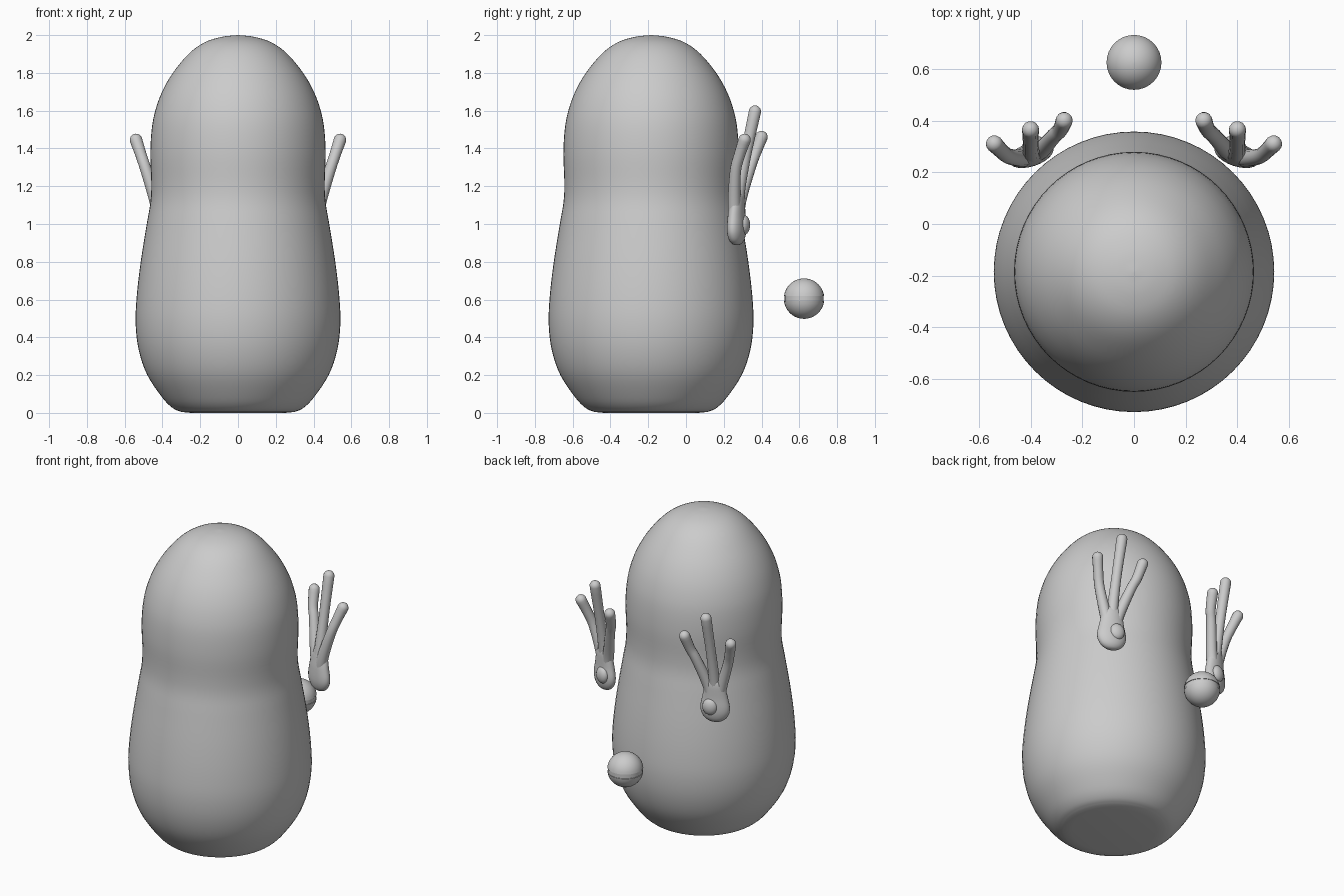
import bpy, bmesh, math
from mathutils import Vector, Matrix

if "Cube" in bpy.data.objects:
    bpy.data.objects.remove(bpy.data.objects["Cube"])

grey = bpy.data.materials.new("plain grey")
grey.diffuse_color = (0.6, 0.6, 0.6, 1)
grey.use_nodes = True
grey.node_tree.nodes["Principled BSDF"].inputs["Base Color"].default_value = grey.diffuse_color


def finish(name, bm, angle=40):
    bmesh.ops.recalc_face_normals(bm, faces=bm.faces[:])
    mesh = bpy.data.meshes.new(name)
    bm.to_mesh(mesh)
    bm.free()
    mesh.materials.append(grey)
    mesh.shade_smooth()
    mesh.set_sharp_from_angle(angle=math.radians(angle))
    ob = bpy.data.objects.new(name, mesh)
    bpy.context.collection.objects.link(ob)
    return ob


def spline(pts, steps):
    """Catmull-Rom curve through points of any dimension."""
    pts = [Vector(p) for p in pts]
    pts = [pts[0] * 2 - pts[1]] + pts + [pts[-1] * 2 - pts[-2]]
    out = []
    for a, b, c, d in zip(pts, pts[1:], pts[2:], pts[3:]):
        for i in range(steps):
            t = i / steps
            out.append(0.5 * (2 * b + (c - a) * t + (2 * a - 5 * b + 4 * c - d) * t * t
                              + (3 * b - a - 3 * c + d) * t ** 3))
    return out + [pts[-2]]


def loft(bm, rings):
    """Skin a list of equal rings of points and close both ends."""
    rows = [[bm.verts.new(p) for p in ring] for ring in rings]
    n = len(rows[0])
    for a, b in zip(rows, rows[1:]):
        for i in range(n):
            j = (i + 1) % n
            bm.faces.new((a[i], a[j], b[j], b[i]))
    bm.faces.new(rows[0])
    bm.faces.new(rows[-1])


def oval(centre, u, v, n):
    return [centre + u * math.cos(math.tau * i / n) + v * math.sin(math.tau * i / n)
            for i in range(n)]


def lathe(name, profile, x, y, segs):
    bm = bmesh.new()
    loft(bm, [oval(Vector((x, y, z)), Vector((r, 0, 0)), Vector((0, r, 0)), segs)
              for r, z in profile])
    return finish(name, bm)


def tube(bm, path, n=14):
    """Round tube along x y z radius points, with a domed tip."""
    pts = spline(path, 5)
    pos, rad = [p.xyz for p in pts], [p.w for p in pts]
    end = (pos[-1] - pos[-2]).normalized()
    tip, r = pos[-1], rad[-1]
    for k in range(1, 6):
        a = math.radians(17 * k)
        pos.append(tip + end * r * math.sin(a))
        rad.append(r * math.cos(a))
    rings = []
    for i, p in enumerate(pos):
        d = (pos[min(i + 1, len(pos) - 1)] - pos[max(i - 1, 0)]).normalized()
        u = Vector((0, 1, 0)).cross(d).normalized()
        rings.append(oval(p, u * rad[i], d.cross(u) * rad[i], n))
    loft(bm, rings)


# Body: soft turned shape with a flat base and a slight neck
outline = [(0.30, 0.005), (0.345, 0.025), (0.40, 0.08), (0.48, 0.2), (0.525, 0.33),
           (0.542, 0.47), (0.536, 0.62), (0.515, 0.8), (0.483, 1.0), (0.463, 1.12),
           (0.459, 1.22), (0.464, 1.37), (0.457, 1.5), (0.438, 1.6), (0.402, 1.7),
           (0.345, 1.8), (0.262, 1.9), (0.18, 1.96), (0.09, 1.99), (0.004, 2.0)]
body = [(0.25, 0)] + [(p.x, p.y) for p in spline(outline, 4)]
lathe("body", body, 0, -0.185, 64)

# Tail ball: two halves with a fine groove around the middle
R, groove = 0.107, 0.13
point = lambda a, k=1: (R * k * math.cos(a), 0.605 + R * k * math.sin(a))
half = [groove + (1.55 - groove) * i / 11 for i in range(12)]
lathe("tail_ball", [point(-a) for a in reversed(half)]
      + [point(-groove, 0.97), point(groove, 0.97)] + [point(a) for a in half],
      0, 0.625, 32)

# Hands: flattened palm with three spread fingers (x, y, z, radius)
fingers = [
    [(.41, .262, 1.0, .036), (.435, .255, 1.12, .034), (.485, .262, 1.28, .03),
     (.515, .285, 1.37, .03), (.54, .31, 1.445, .033)],
    [(.395, .27, 1.0, .036), (.398, .275, 1.14, .034), (.40, .315, 1.36, .03),
     (.40, .365, 1.595, .033)],
    [(.385, .275, 1.0, .036), (.36, .285, 1.12, .034), (.31, .34, 1.3, .03),
     (.285, .365, 1.37, .03), (.27, .40, 1.46, .033)],
]
# Palm sections: height, half width, half depth
palm = [(.888, .012, .008), (.895, .04, .022), (.915, .068, .036), (.95, .087, .044),
        (.99, .09, .045), (1.04, .08, .042), (1.09, .07, .038), (1.13, .062, .034),
        (1.16, .045, .026), (1.175, .015, .01)]
for side, s in (("right", 1), ("left", -1)):
    turn = Matrix.Rotation(-s * 0.32, 3, 'Z')
    bm = bmesh.new()
    loft(bm, [oval(Vector((s * .398, .268 + max(0, z - 1.05) * .08, z)),
                   turn @ Vector((w, 0, 0)), turn @ Vector((0, d, 0)), 24)
              for z, w, d in (tuple(p) for p in spline(palm, 3))])
    for path in fingers:
        tube(bm, [(s * x, y, z, r) for x, y, z, r in path])
    finish(side + "_hand", bm, 80)

    # Round pad on the palm
    bm = bmesh.new()
    loft(bm, [oval(Vector((s * .388, .308, .995 + .052 * math.sin(a))),
                   turn @ Vector((.046 * math.cos(a), 0, 0)),
                   turn @ Vector((0, .03 * math.cos(a), 0)), 20)
              for a in (-1.5 + 3.0 * i / 12 for i in range(13))])
    finish(side + "_palm_pad", bm, 80)
